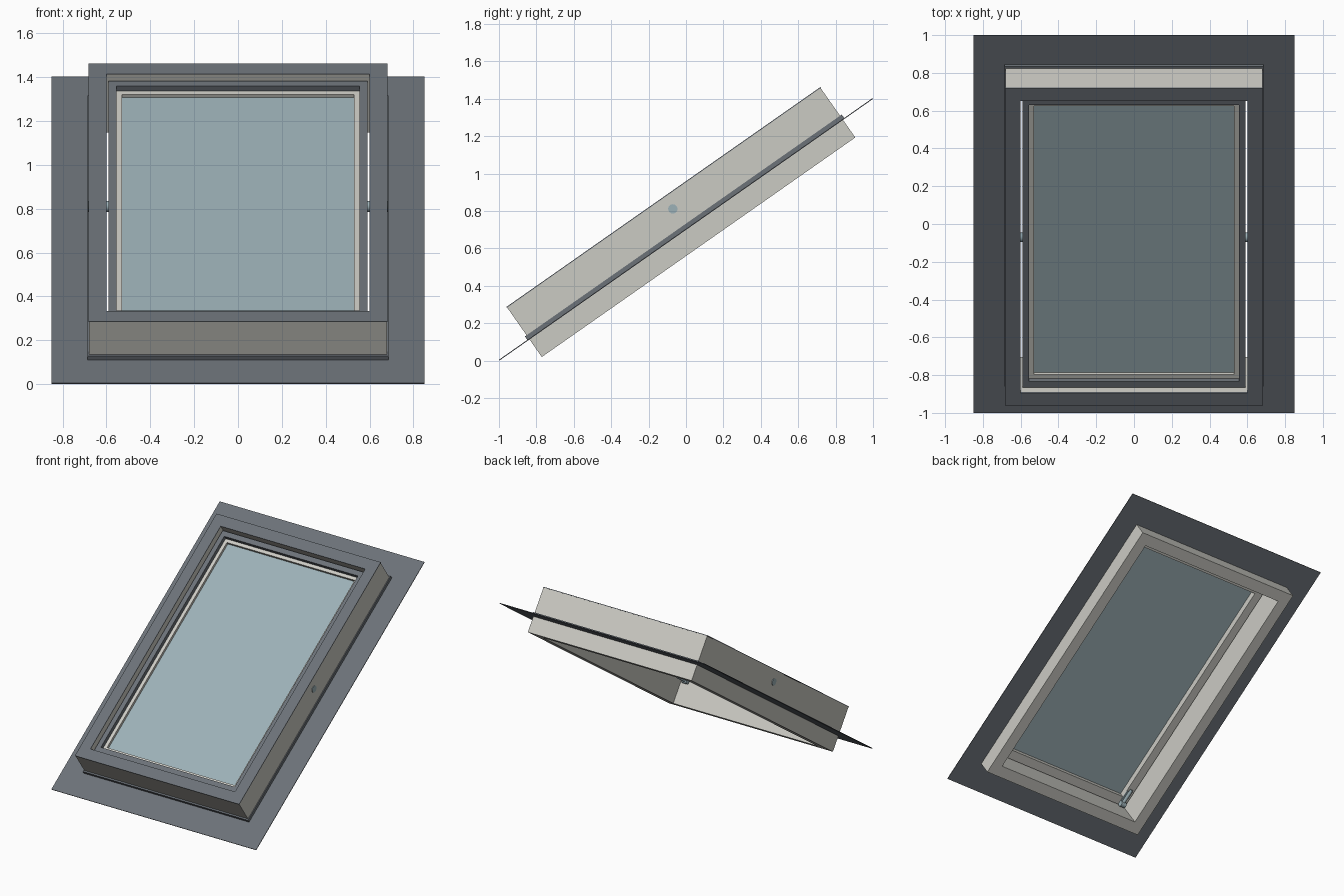
import bpy, bmesh, math
from mathutils import Matrix, Vector

if "Cube" in bpy.data.objects:
    bpy.data.objects.remove(bpy.data.objects["Cube"])

PITCH = math.radians(35)   # roof slope
BASE = Vector((0, 0, 0.702))


def material(name, rgb):
    m = bpy.data.materials.new(name)
    m.diffuse_color = (*rgb, 1)
    m.use_nodes = True
    m.node_tree.nodes["Principled BSDF"].inputs["Base Color"].default_value = m.diffuse_color
    return m


DARK = material("dark_grey_metal", (0.15, 0.168, 0.19))
CREAM = material("cream_lacquer", (0.60, 0.595, 0.55))
BLUE = material("blue_grey_glass", (0.335, 0.44, 0.475))


def finish(bm, name, mat, smooth=False):
    """Turn a bmesh made in roof-plane coordinates into a pitched object."""
    bmesh.ops.recalc_face_normals(bm, faces=bm.faces)
    me = bpy.data.meshes.new(name)
    bm.to_mesh(me)
    bm.free()
    me.materials.append(mat)
    ob = bpy.data.objects.new(name, me)
    bpy.context.collection.objects.link(ob)
    ob.rotation_euler.x = PITCH
    ob.location = BASE
    if smooth:
        bpy.ops.object.select_all(action='DESELECT')
        ob.select_set(True)
        bpy.context.view_layer.objects.active = ob
        bpy.ops.object.shade_smooth_by_angle()
    return ob


def ring(name, mat, outer, inner, low, high):
    """Rectangular frame: outer and inner are half sizes (x, along slope)."""
    bm = bmesh.new()
    corners = [(-1, -1), (1, -1), (1, 1), (-1, 1)]
    loops = [[bm.verts.new((sx * h[0], sy * h[1], w)) for sx, sy in corners]
             for h, w in ((outer, low), (outer, high), (inner, high), (inner, low))]
    for k in range(4):
        a, b = loops[k], loops[(k + 1) % 4]
        for i in range(4):
            j = (i + 1) % 4
            bm.faces.new((a[i], a[j], b[j], b[i]))
    return finish(bm, name, mat)


def slab(name, mat, centre, size):
    bm = bmesh.new()
    bmesh.ops.create_cube(bm, size=1, matrix=Matrix.Translation(centre)
                          @ Matrix.Diagonal((*size, 1)))
    return finish(bm, name, mat)


def rod(name, mat, centre, radius, length, axis):
    turn = (Matrix.Rotation(math.pi / 2, 4, 'Y') if axis == 'X'
            else Matrix.Rotation(math.pi / 2, 4, 'X'))
    bm = bmesh.new()
    bmesh.ops.create_cone(bm, cap_ends=True, segments=20, radius1=radius,
                          radius2=radius, depth=length,
                          matrix=Matrix.Translation(centre) @ turn)
    return finish(bm, name, mat, True)


# Fixed frame with its flashing and cover
ring("flashing_sheet", DARK, (0.85, 1.219), (0.68, 1.023), -0.0025, 0.0025)
ring("flashing_collar", DARK, (0.686, 1.034), (0.68, 1.023), 0.0, 0.025)
ring("fixed_frame", CREAM, (0.68, 1.023), (0.60, 0.943), -0.117, 0.206)
ring("frame_cover", DARK, (0.682, 1.025), (0.60, 0.943), 0.206, 0.211)

# Opening sash with its cap and pane
ring("sash_frame", CREAM, (0.59, 0.932), (0.53, 0.868), 0.07, 0.149)
ring("sash_cap", DARK, (0.59, 0.932), (0.555, 0.893), 0.149, 0.178)
slab("glass_pane", BLUE, (0, 0, 0.122), (1.062, 1.738, 0.016))

# Pivots and corner latches on both sides
for side, s in (("left", -1), ("right", 1)):
    rod("pivot_" + side, BLUE, (s * 0.632, 0.005, 0.13), 0.025, 0.104, 'X')
    rod("latch_bar_" + side, BLUE, (s * 0.55, -0.86, 0.054), 0.012, 0.13, 'Y')
    rod("latch_knob_" + side, BLUE, (s * 0.55, -0.915, 0.052), 0.02, 0.04, 'X')
    slab("latch_plate_" + side, BLUE, (s * 0.55, -0.86, 0.067), (0.04, 0.09, 0.008))
